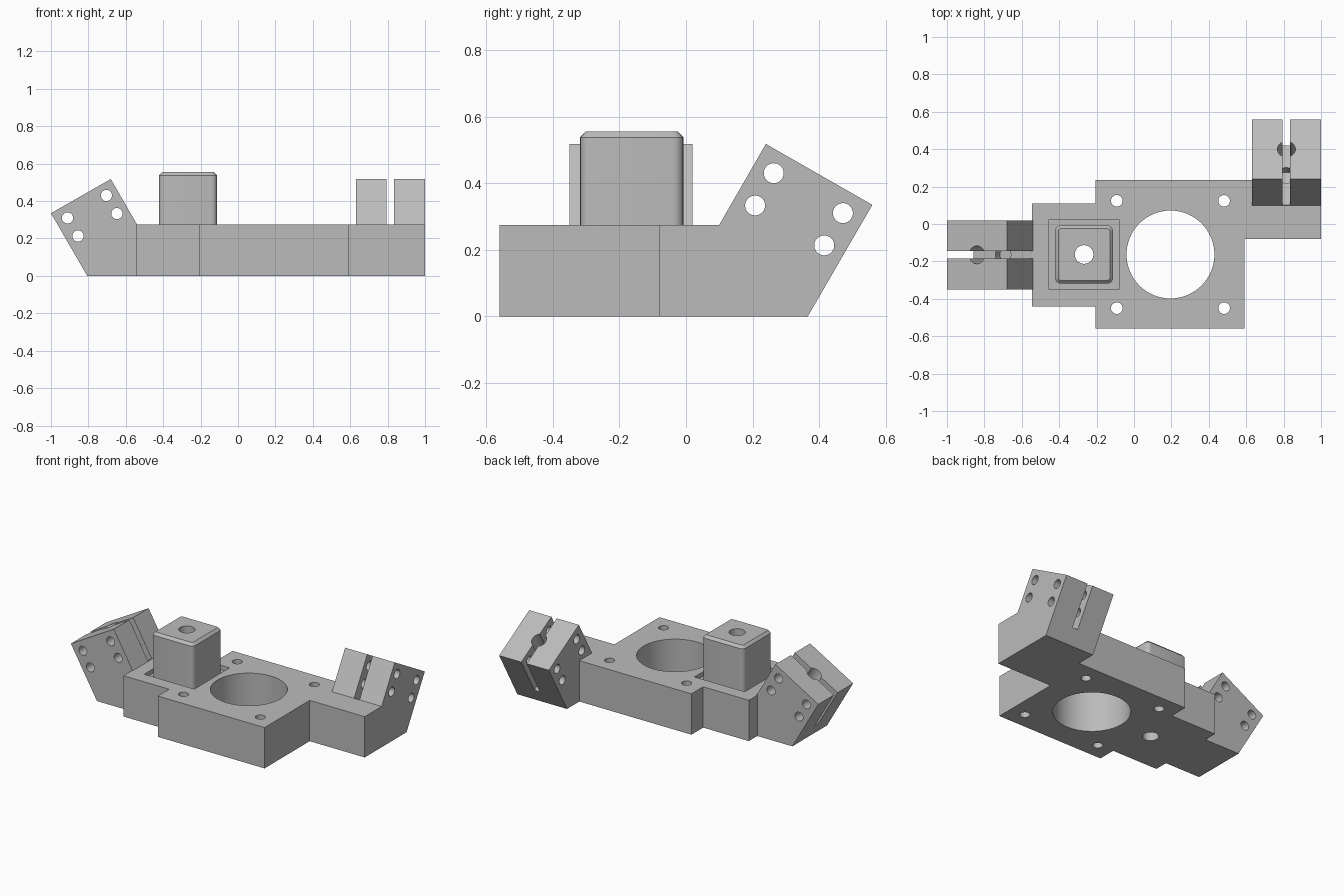
import bpy, bmesh, math
from mathutils import Matrix, Vector

cube = bpy.data.objects.get("Cube")
if cube:
    bpy.data.objects.remove(cube, do_unlink=True)

grey = bpy.data.materials.new("plain grey")
grey.use_nodes = True
colour = (0.5, 0.5, 0.5, 1)
grey.diffuse_color = colour
grey.node_tree.nodes["Principled BSDF"].inputs["Base Color"].default_value = colour


def make(name, bm):
    bmesh.ops.recalc_face_normals(bm, faces=bm.faces)
    mesh = bpy.data.meshes.new(name)
    bm.to_mesh(mesh)
    bm.free()
    mesh.materials.append(grey)
    obj = bpy.data.objects.new(name, mesh)
    bpy.context.collection.objects.link(obj)
    return obj


def prism(name, points, offset):
    """Extrude a closed outline of 3D points along an offset."""
    bm = bmesh.new()
    face = bm.faces.new([bm.verts.new(p) for p in points])
    new = bmesh.ops.extrude_face_region(bm, geom=[face])["geom"]
    bmesh.ops.translate(bm, vec=offset, verts=[v for v in new if isinstance(v, bmesh.types.BMVert)])
    return make(name, bm)


def box(name, low, high, matrix=Matrix()):
    low, high = Vector(low), Vector(high)
    bm = bmesh.new()
    bmesh.ops.create_cube(bm, size=1)
    bmesh.ops.transform(bm, matrix=matrix @ Matrix.Translation((low + high) / 2)
                        @ Matrix.Diagonal((*(high - low), 1)), verts=bm.verts)
    return make(name, bm)


def rod(name, radius, depth, matrix, sides=32):
    bm = bmesh.new()
    bmesh.ops.create_cone(bm, cap_ends=True, segments=sides, radius1=radius,
                          radius2=radius, depth=depth, matrix=matrix)
    return make(name, bm)


def combine(obj, other, operation="DIFFERENCE"):
    """Apply a boolean and discard the helper."""
    mod = obj.modifiers.new("boolean", "BOOLEAN")
    mod.operation, mod.object, mod.solver = operation, other, "EXACT"
    bpy.context.view_layer.objects.active = obj
    bpy.ops.object.modifier_apply(modifier=mod.name)
    bpy.data.objects.remove(other, do_unlink=True)


def clamp(name):
    """Tilted split clamp block with a bore and four cross holes."""
    profile = [(-0.08, 0), (0.366, 0), (0.56, 0.335), (0.24, 0.518), (0.1, 0.275), (-0.08, 0.275)]
    obj = prism(name, [(0.63, y, z) for y, z in profile], (0.37, 0, 0))
    tilt = Matrix.Translation((0.815, 0.4, 0.4265)) @ Matrix.Rotation(math.radians(-30), 4, "X")
    combine(obj, box("slot_cutter", (-0.02, -0.3, -0.28), (0.02, 0.3, 0.2), tilt))
    combine(obj, rod("bore_cutter", 0.048, 0.66, tilt))
    for along in (-0.12, 0.12):
        for down in (-0.065, -0.177):
            spot = tilt @ Matrix.Translation((0, along, down)) @ Matrix.Rotation(math.pi / 2, 4, "Y")
            combine(obj, rod("cross_hole_cutter", 0.03, 0.6, spot))
    return obj


# Stepped base plate
outline = [(-0.545, -0.44), (-0.205, -0.44), (-0.205, -0.56), (0.59, -0.56),
           (0.59, -0.08), (1, -0.08), (1, 0.1), (0.63, 0.1), (0.63, 0.235),
           (-0.205, 0.235), (-0.205, 0.11), (-0.545, 0.11)]
plate = prism("base_plate", [(x, y, 0) for x, y in outline], (0, 0, 0.275))

# Split clamps at the left and right ends
combine(plate, clamp("left_clamp"), "UNION")
right = clamp("right_clamp")
right.data.transform(Matrix.Translation((-0.44, -0.98, 0)) @ Matrix.Rotation(math.pi / 2, 4, "Z"))
combine(plate, right, "UNION")

# Central opening and corner bolt holes
cx, cy = 0.195, -0.163
combine(plate, rod("opening_cutter", 0.235, 1, Matrix.Translation((cx, cy, 0)), 64))
for sx in (-1, 1):
    for sy in (-1, 1):
        spot = Matrix.Translation((cx + sx * 0.287, cy + sy * 0.287, 0))
        combine(plate, rod("bolt_hole_cutter", 0.031, 1, spot))

# Square pocket around the post
px, py = -0.267, -0.163
floor = 0.245
combine(plate, box("pocket_cutter", (px - 0.187, py - 0.187, floor), (px + 0.187, py + 0.187, 0.4)))

# Square post with rounded corners and chamfered top
bm = bmesh.new()
bmesh.ops.create_cube(bm, size=1)
bmesh.ops.transform(bm, matrix=Matrix.Translation((px, py, (floor + 0.555) / 2))
                    @ Matrix.Diagonal((0.31, 0.31, 0.555 - floor, 1)), verts=bm.verts)
upright = [e for e in bm.edges if abs(e.verts[0].co.z - e.verts[1].co.z) > 0.1]
bmesh.ops.bevel(bm, geom=upright, offset=0.03, segments=5, profile=0.5, affect="EDGES")
rim = [e for e in bm.edges if all(v.co.z > 0.55 for v in e.verts)]
bmesh.ops.bevel(bm, geom=rim, offset=0.017, segments=1, affect="EDGES")
post = make("square_post", bm)

# Bolt hole down through post and plate
for obj in (post, plate):
    combine(obj, rod("post_hole_cutter", 0.05, 2, Matrix.Translation((px, py, 0))))

for obj in (plate, post):
    bpy.ops.object.select_all(action="DESELECT")
    obj.select_set(True)
    bpy.context.view_layer.objects.active = obj
    bpy.ops.object.shade_smooth_by_angle(angle=math.radians(30))
